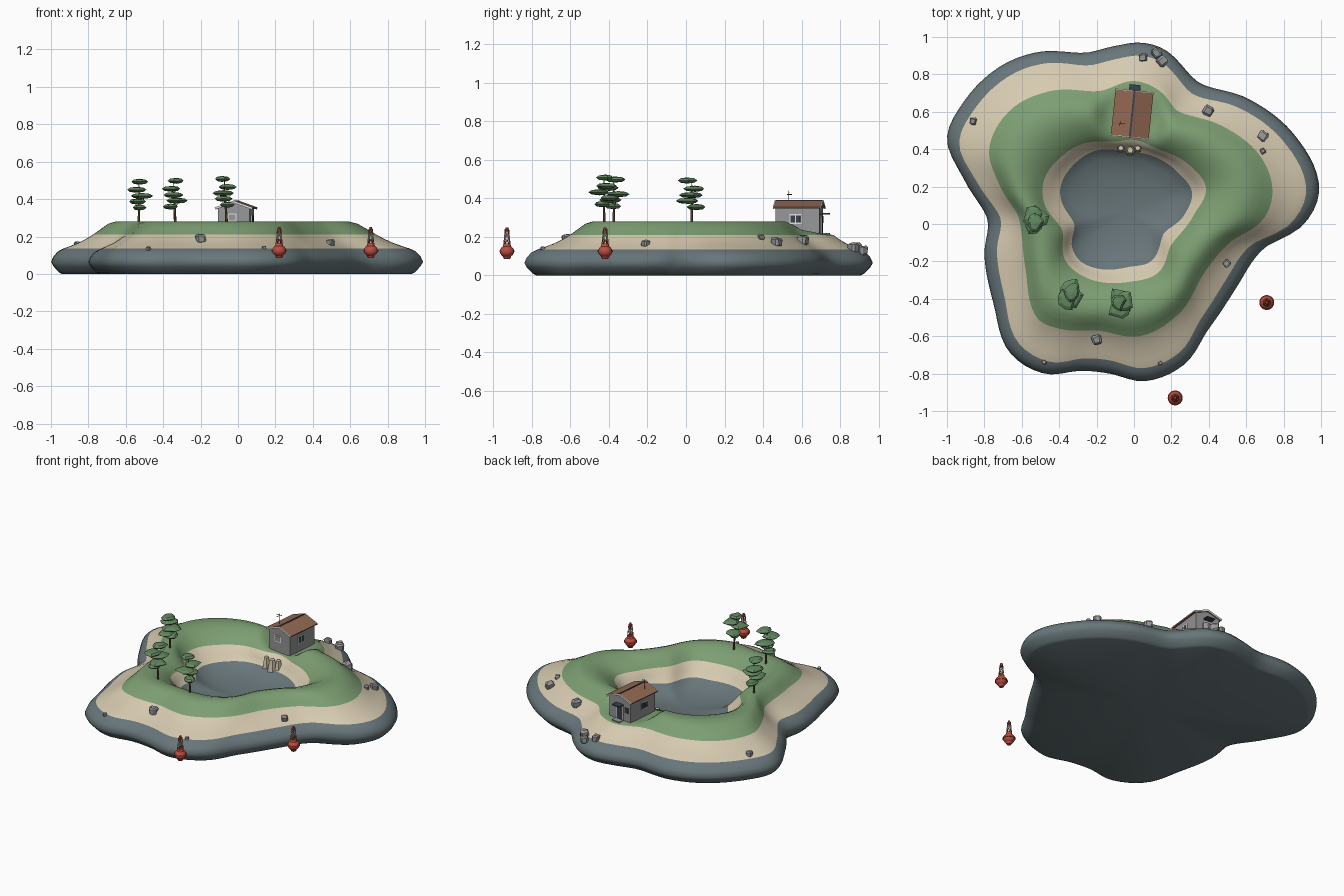
import bpy, bmesh, math, random
from mathutils import Matrix, Vector

if "Cube" in bpy.data.objects:
    bpy.data.objects.remove(bpy.data.objects["Cube"])

random.seed(4)

def srgb(r, g, b):
    lin = lambda c: ((c / 255 + 0.055) / 1.055) ** 2.4 if c > 10 else c / 3294
    return (lin(r), lin(g), lin(b), 1)

def material(name, rgb):
    m = bpy.data.materials.new(name)
    m.diffuse_color = srgb(*rgb)
    m.use_nodes = True
    m.node_tree.nodes["Principled BSDF"].inputs["Base Color"].default_value = m.diffuse_color
    return m

ROCK = material("slate rock", (104, 118, 122))
SAND = material("sand", (214, 202, 176))
GRASS = material("grass", (124, 158, 114))
LEAF = material("foliage", (98, 136, 96))
BARK = material("bark", (112, 76, 54))
ROOF = material("roof brown", (146, 104, 82))
STONE = material("pale stone", (150, 151, 152))
DARK = material("dark trim", (58, 66, 78))
WHITE = material("white paint", (225, 224, 218))
RED = material("buoy red", (188, 78, 64))

def finish(name, bm, mats, smooth=None, matrix=Matrix()):
    bmesh.ops.recalc_face_normals(bm, faces=bm.faces)
    me = bpy.data.meshes.new(name)
    bm.to_mesh(me)
    bm.free()
    ob = bpy.data.objects.new(name, me)
    bpy.context.collection.objects.link(ob)
    ob.matrix_world = matrix
    for m in mats:
        me.materials.append(m)
    if smooth:
        bpy.context.view_layer.objects.active = ob
        ob.select_set(True)
        bpy.ops.object.shade_smooth_by_angle(angle=math.radians(smooth))
        ob.select_set(False)
    return ob

def box(name, centre, size, mat, matrix=Matrix(), rot=Matrix()):
    bm = bmesh.new()
    m = Matrix.Translation(centre) @ rot @ Matrix.Diagonal((*size, 1))
    bmesh.ops.create_cube(bm, size=1, matrix=m)
    return finish(name, bm, [mat], matrix=matrix)

def rod(bm, a, b, r1, r2, sides=6, mi=0):
    a, b = Vector(a), Vector(b)
    q = (b - a).to_track_quat('Z', 'Y').to_matrix().to_4x4()
    m = Matrix.Translation((a + b) / 2) @ q
    res = bmesh.ops.create_cone(bm, cap_ends=True, segments=sides, radius1=r1,
                                radius2=r2, depth=(b - a).length, matrix=m)
    for f in {f for v in res["verts"] for f in v.link_faces}:
        f.material_index = mi

# Shorelines as closed outlines, smoothed in polar form
CX, CY = -0.03, 0.07

def outline(points):
    pol = sorted((math.atan2(y - CY, x - CX), math.hypot(x - CX, y - CY)) for x, y in points)
    n, T = len(pol), 2 * math.pi
    get = lambda i: (pol[i % n][0] + T * (i // n), pol[i % n][1])

    def radius(a):
        a = (a - pol[0][0]) % T + pol[0][0]
        i = max(k for k in range(n) if pol[k][0] <= a + 1e-9)
        p0, p1, p2, p3 = get(i - 1), get(i), get(i + 1), get(i + 2)
        h = p2[0] - p1[0]
        t = (a - p1[0]) / h
        m1 = h * (p2[1] - p0[1]) / (p2[0] - p0[0])
        m2 = h * (p3[1] - p1[1]) / (p3[0] - p1[0])
        return ((2*t**3 - 3*t*t + 1) * p1[1] + (t**3 - 2*t*t + t) * m1
                + (3*t*t - 2*t**3) * p2[1] + (t**3 - t*t) * m2)
    return radius

shore = outline([(.03, .97), (.16, .935), (.35, .755), (.61, .67), (.855, .48), (.99, .2),
                 (.91, 0), (.695, -.13), (.56, -.32), (.4, -.56), (.27, -.75), (.06, -.84),
                 (-.13, -.80), (-.29, -.785), (-.48, -.8), (-.67, -.68), (-.75, -.43),
                 (-.8, -.16), (-.785, .03), (-.91, .24), (-1, .45), (-.92, .64),
                 (-.72, .84), (-.51, .92), (-.27, .915), (-.11, .95)])
lawn = outline([(0, .765), (.14, .71), (.24, .6), (.48, .52), (.67, .37), (.74, .19), (.695, .03),
                (.51, -.1), (.37, -.27), (.24, -.48), (.03, -.6), (-.19, -.57), (-.4, -.56),
                (-.52, -.5), (-.58, -.24), (-.615, .03), (-.72, .21), (-.775, .4),
                (-.66, .61), (-.45, .71), (-.19, .71)])
rim = outline([(0, .45), (.13, .4), (.29, .32), (.385, .19), (.32, .05), (.2, -.11), (.13, -.26),
               (-.03, -.31), (-.27, -.28), (-.37, -.19), (-.385, -.03), (-.48, .11),
               (-.48, .24), (-.4, .35), (-.27, .43), (-.11, .44)])
lagoon = outline([(-.05, .39), (.08, .37), (.24, .27), (.31, .17), (.27, .05), (.16, -.05),
                  (.09, -.2), (-.03, -.23), (-.27, -.21), (-.33, -.13), (-.32, 0),
                  (-.39, .13), (-.39, .21), (-.32, .32), (-.21, .39)])
beach = lambda a: shore(a) - 0.07
middle = lambda a: 0.0

# Rings of the island: from curve, to curve, fraction, height, material of band below
RINGS = [(shore, beach, f, z, 0) for f, z in
         ((.9, 0), (.65, .008), (.2, .04), (0, .065), (.2, .095), (.55, .12), (1, .135))]
RINGS += [(beach, lawn, f, z, 1) for f, z in ((.25, .15), (.5, .166), (.75, .186), (1, .21))]
RINGS += [(lawn, rim, f, z, 2) for f, z in ((.14, .24), (.27, .268), (.4, .28), (.55, .28),
                                           (.7, .268), (.85, .243), (1, .21))]
RINGS += [(rim, lagoon, f, z, 1) for f, z in ((.5, .168), (1, .13))]
RINGS += [(lagoon, middle, f, z, 0) for f, z in ((.15, .098), (.4, .075), (.75, .062))]

def ring_radius(ring, a):
    return ring[0](a) * (1 - ring[2]) + ring[1](a) * ring[2]

def levelled(x, y, z):
    # flat building plot under the house
    t = min(1, max(0, (math.hypot(x + .01, y - .59) - .12) / .11))
    t = t * t * (3 - 2 * t)
    return min(z, .215) * (1 - t) + z * t

def ground(x, y):
    a, r = math.atan2(y - CY, x - CX), math.hypot(x - CX, y - CY)
    for outer, inner in zip(RINGS[3:], RINGS[4:]):
        ro, ri = ring_radius(outer, a), ring_radius(inner, a)
        if ri <= r <= ro:
            t = (ro - r) / (ro - ri)
            return levelled(x, y, outer[3] * (1 - t) + inner[3] * t)
    return .06

# Island
bm = bmesh.new()
N = 128
angles = [2 * math.pi * i / N for i in range(N)]
prev = None
for ring in RINGS:
    row = []
    for a in angles:
        r = ring_radius(ring, a)
        x, y = CX + r * math.cos(a), CY + r * math.sin(a)
        row.append(bm.verts.new((x, y, levelled(x, y, ring[3]))))
    for i in range(N):
        j = (i + 1) % N
        if prev:
            bm.faces.new((prev[i], prev[j], row[j], row[i])).material_index = ring[4]
    if not prev:
        first = row
    prev = row
for row, z in ((first, 0), (prev, .06)):
    c = bm.verts.new((CX, CY, z))
    for i in range(N):
        bm.faces.new((row[i], row[(i + 1) % N], c))
finish("island", bm, [ROCK, SAND, GRASS], 60)

# Crumbled sand bank below the house
bm = bmesh.new()
for x, y, s in ((-.07, .405, .03), (-.02, .395, .035), (.02, .405, .03)):
    bmesh.ops.create_cone(bm, cap_ends=True, segments=5, radius1=s, radius2=s * .5, depth=.1,
                          matrix=Matrix.Translation((x, y, .145)))
finish("sand_bank", bm, [SAND])

# House
H = Matrix.Translation((-.01, .588, 0)) @ Matrix.Rotation(math.radians(-6), 4, 'Z')
bm = bmesh.new()
profile = [(-.085, .19), (.085, .19), (.085, .35), (0, .38), (-.085, .35)]
f = bm.faces.new([bm.verts.new((x, -.115, z)) for x, z in profile])
ext = bmesh.ops.extrude_face_region(bm, geom=[f])
bmesh.ops.translate(bm, vec=(0, .23, 0), verts=[v for v in ext["geom"] if isinstance(v, bmesh.types.BMVert)])
finish("house_walls", bm, [STONE], matrix=H)
tilt = math.atan2(.036, .1)
for s, side in ((-1, "left"), (1, "right")):
    rot = Matrix.Rotation(s * tilt, 4, 'Y')
    box("roof_" + side, (s * .05, 0, .369), (.107, .246, .008), ROOF, H, rot)
    for y in (-.124, .124):
        box("roof_edge_" + side, (s * .05, y, .368), (.107, .005, .012), WHITE, H, rot)
    box("side_window_frame_" + side, (s * .086, -.01, .293), (.006, .062, .05), WHITE, H)
    for y in (-.024, .004):
        box("side_window_pane_" + side, (s * .088, y, .293), (.006, .022, .038), DARK, H)
box("roof_ridge", (0, 0, .389), (.01, .25, .006), DARK, H)
box("front_window_frame", (-.01, -.116, .302), (.05, .006, .044), WHITE, H)
box("front_window_pane", (-.01, -.118, .302), (.038, .006, .032), STONE, H)
box("door_frame", (0, .116, .26), (.054, .006, .098), WHITE, H)
box("door", (0, .118, .257), (.042, .006, .09), DARK, H)
box("door_canopy", (0, .135, .32), (.06, .045, .006), DARK, H)
box("door_step", (0, .135, .21), (.06, .045, .02), STONE, H)
box("back_window", (-.055, .116, .29), (.028, .006, .035), DARK, H)

# Roof aerial
bm = bmesh.new()
rod(bm, (-.05, -.06, .36), (-.05, -.06, .44), .002, .002)
rod(bm, (-.068, -.06, .432), (-.03, -.056, .432), .002, .002)
rod(bm, (-.06, -.07, .42), (-.058, -.045, .42), .002, .002)
finish("roof_aerial", bm, [DARK], matrix=H)

# Trees: leaning trunk with stacked flat leaf pads
def tree(x, y, top, lean):
    z0 = ground(x, y)
    bm = bmesh.new()
    pts = [Vector((x, y, z0 - .02)), Vector((x - lean * .4, y, z0 + .07)),
           Vector((x - lean, y, z0 + .14)), Vector((x - lean, y, top - .02))]
    for i in range(3):
        rod(bm, pts[i], pts[i + 1], .008 - .002 * i, .006 - .002 * i)
    rod(bm, pts[1], pts[2] + Vector((.03, .015, -.01)), .003, .002)
    finish("tree_trunk", bm, [BARK])
    bm = bmesh.new()
    for i, (h, r) in enumerate(((.150, .042), (.118, .052), (.088, .055), (.055, .050), (.012, .042))):
        a = i * 2.4 + x * 9
        c = Vector((x - lean + .016 * math.cos(a), y + .026 * math.sin(a), top - h))
        res = bmesh.ops.create_uvsphere(bm, u_segments=9, v_segments=4, radius=1)
        stretch = [random.uniform(.75, 1.2) for _ in range(9)]
        for v in res["verts"]:
            k = stretch[round(math.atan2(v.co.y, v.co.x) / (2 * math.pi / 9)) % 9]
            v.co = c + Vector((v.co.x * r * k, v.co.y * r * k * 1.15, v.co.z * .016))
    finish("tree_leaves", bm, [LEAF])

tree(-.53, .03, .505, 0)
tree(-.335, -.375, .51, .008)
tree(-.06, -.425, .52, .012)

# Boulders
for x, y, s in ((-.86, .55, .022), (.05, .89, .026), (.12, .915, .03), (.15, .87, .032),
                (.395, .605, .033), (.69, .47, .03), (.69, .39, .017), (.495, -.21, .022),
                (-.2, -.62, .03), (-.48, -.74, .014), (.14, -.745, .012)):
    bm = bmesh.new()
    m = Matrix.Translation((x, y, ground(x, y) + s * .35)) @ Matrix.Rotation(x * 7 + y * 5, 4, 'Z')
    bmesh.ops.create_cube(bm, size=s * 1.6)
    bmesh.ops.bevel(bm, geom=bm.edges[:], offset=s * .3, segments=1, affect='EDGES')
    for v in bm.verts:
        v.co += Vector([random.uniform(-.13, .13) * s for _ in range(3)])
    finish("boulder", bm, [STONE], matrix=m)

# Buoys: round float with a tapering banded lattice tower
for x, y in ((.22, -.93), (.71, -.42)):
    M = Matrix.Translation((x, y, .125))
    bm = bmesh.new()
    bmesh.ops.create_uvsphere(bm, u_segments=16, v_segments=10, radius=.037)
    bmesh.ops.scale(bm, vec=(1, 1, .85), verts=bm.verts)
    rod(bm, (0, 0, -.041), (0, 0, -.028), .014, .022, 12)
    rod(bm, (0, 0, -.004), (0, 0, .004), .04, .04, 20)
    rod(bm, (0, 0, .025), (0, 0, .04), .022, .018, 12)
    finish("buoy_float", bm, [RED], 35, M)
    bm = bmesh.new()
    spread = lambda z: .018 - .1 * (z - .035)
    for lo, hi, mi in ((.035, .06, 0), (.06, .09, 1), (.09, .115, 0)):
        for k in range(4):
            a, b = k * math.pi / 2 + .4, (k + 1) * math.pi / 2 + .4
            p = lambda t, z: (spread(z) * math.cos(t), spread(z) * math.sin(t), z)
            rod(bm, p(a, lo), p(a, hi), .0025, .0025, 5, mi)
            rod(bm, p(a, lo), p(b, hi), .0018, .0018, 5, mi)
            rod(bm, p(a, hi), p(b, hi), .0018, .0018, 5, mi)
    rod(bm, (0, 0, .105), (0, 0, .125), .009, .007, 8)
    finish("buoy_tower", bm, [RED, WHITE], matrix=M)
